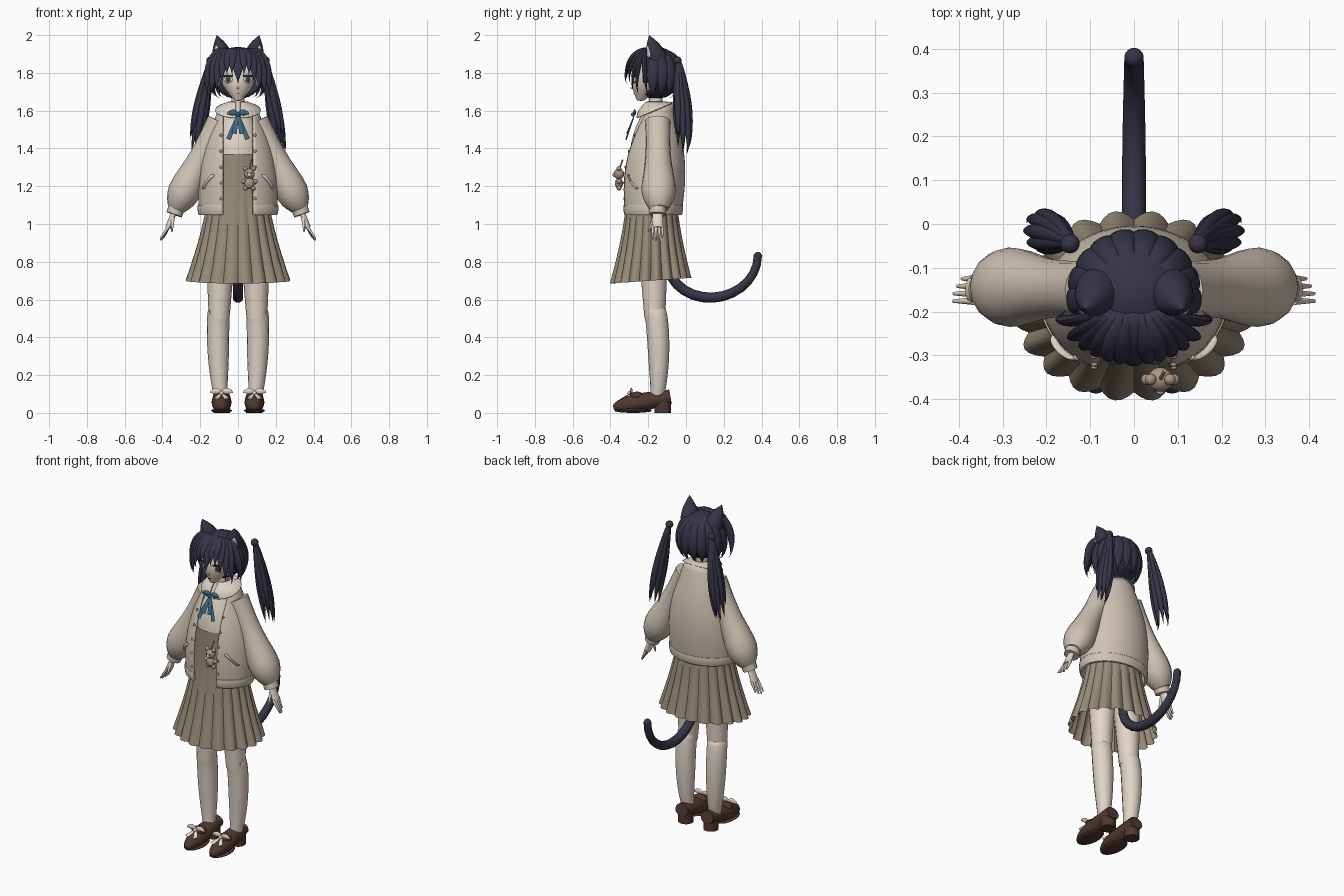
import bpy, bmesh, random
from math import sin, cos, pi, asin, sqrt, radians
from mathutils import Vector, Matrix

random.seed(4)
if "Cube" in bpy.data.objects:
    bpy.data.objects.remove(bpy.data.objects["Cube"])


def material(name, *rgb):
    m = bpy.data.materials.new(name)
    m.use_nodes = True
    m.diffuse_color = (*rgb, 1)
    bsdf = m.node_tree.nodes["Principled BSDF"]
    bsdf.inputs["Base Color"].default_value = (*rgb, 1)
    bsdf.inputs["Roughness"].default_value = 0.8
    return m


HAIR = material("navy hair", .036, .035, .062)
SKIN = material("pale skin", .78, .67, .57)
KNIT = material("beige knit", .62, .54, .45)
CREAM = material("cream cloth", .74, .66, .57)
SKIRT = material("taupe skirt", .31, .26, .185)
LEATHER = material("brown leather", .08, .04, .03)
RIBBON = material("blue ribbon", .05, .14, .22)
PLUSH = material("tan plush", .4, .31, .22)
IRIS = material("teal iris", .09, .15, .19)
X, Y, Z = Matrix.Identity(3)
SIDES = ((1, "left"), (-1, "right"))
parts = []


def finish(name, bm, mat, thick=0):
    bmesh.ops.recalc_face_normals(bm, faces=bm.faces)
    mesh = bpy.data.meshes.new(name)
    bm.to_mesh(mesh)
    bm.free()
    mesh.materials.append(mat)
    ob = bpy.data.objects.new(name, mesh)
    bpy.context.collection.objects.link(ob)
    parts.append(ob)
    if thick:
        mod = ob.modifiers.new("thickness", "SOLIDIFY")
        mod.thickness, mod.offset = thick, 0


def bridge(bm, rows):
    for row, following in zip(rows, rows[1:]):
        for i in range(len(row) - 1):
            bm.faces.new((row[i], row[i + 1], following[i + 1], following[i]))


def tube(name, mat, start, end, r_start, r_end=0, swell=0, bend=(0, 0, 0), flat=1, wide=X, skew=1):
    """Tapered tube on a half-ellipse arc; swell thickens it between its ends."""
    bm, rows, steps, sides = bmesh.new(), [], 14, 16
    start, end, bend = Vector(start), Vector(end), Vector(bend)
    for i in range(steps + 1):
        angle = pi * i / steps
        u = (1 - cos(angle)) / 2
        tangent = (end - start) * max(sin(angle), .01) / 2 + bend * cos(angle)
        across = (wide - wide.project(tangent)).normalized()
        depth = tangent.normalized().cross(across) * flat
        r = max(r_start + (r_end - r_start) * u + swell * sin(pi * u ** skew), .001)
        centre = start.lerp(end, u) + bend * sin(angle)
        row = [bm.verts.new(centre + r * (across * cos(a) + depth * sin(a)))
               for a in (2 * pi * j / sides for j in range(sides))]
        rows.append(row + row[:1])
    bridge(bm, rows)
    bm.faces.new(rows[0][:-1])
    bm.faces.new(rows[-1][:-1])
    finish(name, bm, mat)


def section(start, end, swell, t):
    """Height, half width, half depth and centre depth part way along a loft."""
    z, rx, ry, y = Vector(start).lerp(Vector(end), t)
    extra = swell * sin(pi * t)
    return z, rx + extra, ry + extra, y


def shell(name, mat, start, end, swell=0, gap=0, tilt=0, pleats=0, depth=0, thick=0):
    """Horizontal loft, optionally open at the front, tilted or pleated toward its end."""
    bm, rows, steps = bmesh.new(), [], 16
    columns = max(48, pleats * 6)
    for i in range(steps + 1):
        t = i / steps
        z, rx, ry, y = section(start, end, swell, t)
        first, row = asin(gap / rx), []
        for j in range(columns + 1):
            a = first + 2 * (pi - first) * j / columns
            f = 1 + depth * t * (abs(sin(pleats * a / 2)) - .7)
            row.append(bm.verts.new((rx * f * sin(a), y - ry * f * cos(a), z + tilt * t * cos(a))))
        rows.append(row)
    bridge(bm, rows)
    bmesh.ops.remove_doubles(bm, verts=bm.verts, dist=.0001)
    finish(name, bm, mat, thick)


def ball(name, mat, loc, size, shape=(1, 1, 1), turn=0, cut=None):
    """Ellipsoid; cut chooses faces to remove."""
    bm = bmesh.new()
    place = Matrix.Translation(loc) @ Matrix.Rotation(turn, 4, "Z") @ Matrix.Diagonal((*shape, 1))
    bmesh.ops.create_uvsphere(bm, u_segments=24, v_segments=16, radius=size, matrix=place)
    if cut:
        unwanted = [f for f in bm.faces if cut(f.calc_center_median())]
        bmesh.ops.delete(bm, geom=unwanted, context="FACES")
    finish(name, bm, mat, .006 if cut else 0)


def bow(name, mat, loc, size, tails):
    """Two loops, a knot and mirrored hanging tails."""
    loc = Vector(loc)
    ball(name + "_knot", mat, loc - Y * size / 6, size / 5)
    for s, side in SIDES:
        tube(f"{name}_{side}_loop", mat, loc, loc + X * s * size, size / 9, size / 7, size / 6,
             Z * size / 5, .5, Z)
        for x, y, z in tails:
            tube(f"{name}_{side}_tail", mat, loc, loc + Vector((s * x, y, z)), size / 8, size / 4, flat=.3)


# Head, neck and face
shell("head", SKIN, (1.655, .02, .02, -.24), (1.86, .11, .11, -.15), .028)
ball("chin", SKIN, (0, -.24, 1.66), .02, (1, 1, .4))
tube("neck", SKIN, (0, -.16, 1.56), (0, -.16, 1.74), .045, .04, -.007)
ball("nose", SKIN, (0, -.288, 1.72), .006)
ball("mouth", LEATHER, (0, -.279, 1.69), .008, (1, .3, .2))
for s, side in SIDES:
    eye, turn = Vector((s * .053, -.276, 1.765)), s * .4
    ball(side + "_eye_white", CREAM, eye, .025, (1, .2, .8), turn)
    ball(side + "_iris", IRIS, eye - Y * .004, .018, (.8, .2, 1), turn)
    ball(side + "_pupil", HAIR, eye - Y * .007, .01, (.8, .2, 1), turn)
    ball(side + "_eyelash", HAIR, eye - Y * .003 + Z * .018, .03, (1, .2, .2), turn)
    ball(side + "_ear", SKIN, (s * .107, -.15, 1.755), .03, (.4, .7, 1))

# Hair cap with a face opening
ball("hair_cap", HAIR, (0, -.16, 1.8), .14, (1, 1, .96),
     cut=lambda p: p.y < -.2 and p.z < 1.84 and abs(p.x) < .12)


def fringe_lock(name, x, tip, width):
    y = -.16 - .15 * sqrt(1 - (x / .16) ** 2)
    tube(name, HAIR, (x / 2, -.2, 1.92), (x, y, tip), width / 2, 0, width * .7,
         (x / 5, y / 9, .03), .5)


fringe_lock("fringe_centre", 0, 1.74, .036)
for s, side in SIDES:
    for i in range(6):
        fringe_lock(f"{side}_fringe_{i}", s * (.03 + .025 * i), max(1.68, 1.785 - .045 * max(0, i - 1)),
                    .023 + .001 * i)
    for i in range(5):
        # Back locks fan around the head
        a = .2 + i * .36
        out = Vector((s * sin(a), cos(a), 0))
        tube(f"{side}_back_lock_{i}", HAIR, Vector((0, -.16, 1.9)) + out * .08,
             Vector((0, -.17, 1.67)) + out * .1, .02, 0, .02, out * .05, .5, out.cross(Z))

    # Cat ears
    ear, tip = Vector((s * .08, -.155, 1.88)), Vector((s * .112, -.195, 2))
    tube(side + "_cat_ear", HAIR, ear, tip, .056, 0, .01, flat=1)
    tube(side + "_inner_ear", CREAM, ear + Vector((s * .02, -.036, .01)), tip - Y * .004 - Z * .04,
         .026, 0, .006, flat=.8)

    # Twin tails of overlapping strands
    tie = Vector((s * .146, -.045, 1.865))
    ball(side + "_hair_tie", HAIR, tie, .022)
    for i in range(8):
        a = i * pi / 4
        spread = Vector((s * .025 * cos(a), .036 * sin(a), 0))
        low = Vector((s * .228, -.02, 1.36 + random.random() * .12))
        tube(f"{side}_twin_tail_{i}", HAIR, tie, low + spread * .9, .011, 0, .014,
             spread * .4 + Y * .012, skew=1.4)

# Blouse, pleated skirt, collar and cardigan
BODY = (1.05, .2, .15, -.18), (1.61, .095, .08, -.16), .042
shell("blouse", CREAM, (1.3, .13, .12, -.18), (1.64, .04, .04, -.16), .03)
shell("pleated_skirt", SKIRT, (1.37, .135, .125, -.18), (.7, .272, .212, -.187), -.025, 0, -.015, 20, .1)
shell("cardigan_body", KNIT, *BODY, .08, -.03, thick=.012)
shell("cardigan_hem", KNIT, (1.05, .202, .152, -.18), (1.1, .206, .156, -.18), .003, .08, thick=.014)
shell("collar", CREAM, (1.645, .05, .05, -.16), (1.6, .12, .095, -.165), .012, .012, -.04, 24, .03, .006)
bow("neck_ribbon", RIBBON, (0, -.272, 1.58), .052, ((.05, -.045, -.13), (.02, -.04, -.1)))


def on_front(x, t):
    z, rx, ry, y = section(*BODY, t)
    return Vector((x, y - ry * sqrt(1 - (x / rx) ** 2) - .008, z))


for s, side in SIDES:
    for i in range(5):
        ball(f"{side}_button_{i}", PLUSH, on_front(s * .09, .15 * (i + 1)), .008, (1, .6, 1))
    tube(side + "_pocket", CREAM, on_front(s * .13, .37), on_front(s * .18, .25), .009, .009, 0,
         (s * .01, -.01, 0), .6)

    # Sleeves, cuffs and hands
    tube(side + "_sleeve", KNIT, (s * .1, -.15, 1.545), (s * .33, -.143, 1.08), .064, .046, .037,
         flat=1.05, skew=3)
    tube(side + "_cuff", KNIT, (s * .32, -.147, 1.1), (s * .338, -.15, 1.05), .045, .043)
    tube(side + "_palm", SKIN, (s * .335, -.15, 1.07), (s * .37, -.15, .98), .026, .03, flat=.55, wide=Y)
    for i, reach in enumerate((.9, 1, .95, .8)):
        knuckle = Vector((s * .365, -.176 + i * .017, .99))
        tube(f"{side}_finger_{i}", SKIN, knuckle, knuckle + Vector((s * (.052 - i * .006), 0, -.077)) * reach,
             .009, .004)
    tube(side + "_thumb", SKIN, (s * .345, -.17, 1.03), (s * .35, -.2, .96), .01, .004)

    # Legs, socks and loafers
    tube(side + "_leg", SKIN, (s * .09, -.175, .95), (s * .1, -.165, .5), .083, .055)
    tube(side + "_sock", CREAM, (s * .1, -.167, .535), (s * .088, -.16, .07), .059, .034, .009,
         (s * .01, .019, 0))
    foot = X * s * .087
    tube(side + "_shoe", LEATHER, foot + Vector((0, -.385, .03)), foot + Vector((0, -.082, .085)),
         .01, .043, .03, flat=.9, skew=.6)
    tube(side + "_heel", LEATHER, foot - Y * .123 + Z * .06, foot - Y * .123, .044, .044)
    ball(side + "_sole", LEATHER, foot - Y * .28 + Z * .012, .1, (.55, 1, .12))
    ball(side + "_shoe_strap", LEATHER, foot - Y * .26 + Z * .09, .045, (1, .8, .5))
    bow(side + "_shoe_bow", CREAM, foot - Y * .29 + Z * .105, .054, [(.03, -.05, -.03)])

# Plush charm on a cord
charm = Vector((.06, -.355, 1.215))
ball("charm_body", PLUSH, charm, .03, (.9, .7, 1))
ball("charm_head", PLUSH, charm + Z * .05, .028)
ball("charm_muzzle", CREAM, charm + Z * .045 - Y * .025, .01)
tube("charm_cord", PLUSH, charm + Z * .07, charm + Vector((.01, .02, .125)), .004, .004)
for s, side in SIDES:
    for limb, out, up in (("ear", .022, .078), ("arm", .031, .01), ("leg", .02, -.025)):
        ball(f"charm_{side}_{limb}", PLUSH, charm + X * s * out + Z * up, .013)
    ball(f"charm_{side}_eye", HAIR, charm + Vector((s * .012, -.025, .057)), .003)

# Curled cat tail
tip = Vector((0, .38, .83))
tube("cat_tail", HAIR, (0, -.1, .81), tip, .026, .022, .003, Z * -.21)
ball("cat_tail_tip", HAIR, tip, .022)

bpy.ops.object.select_all(action="DESELECT")
for ob in parts:
    ob.select_set(True)
bpy.context.view_layer.objects.active = parts[0]
bpy.ops.object.shade_smooth_by_angle(angle=radians(40))
